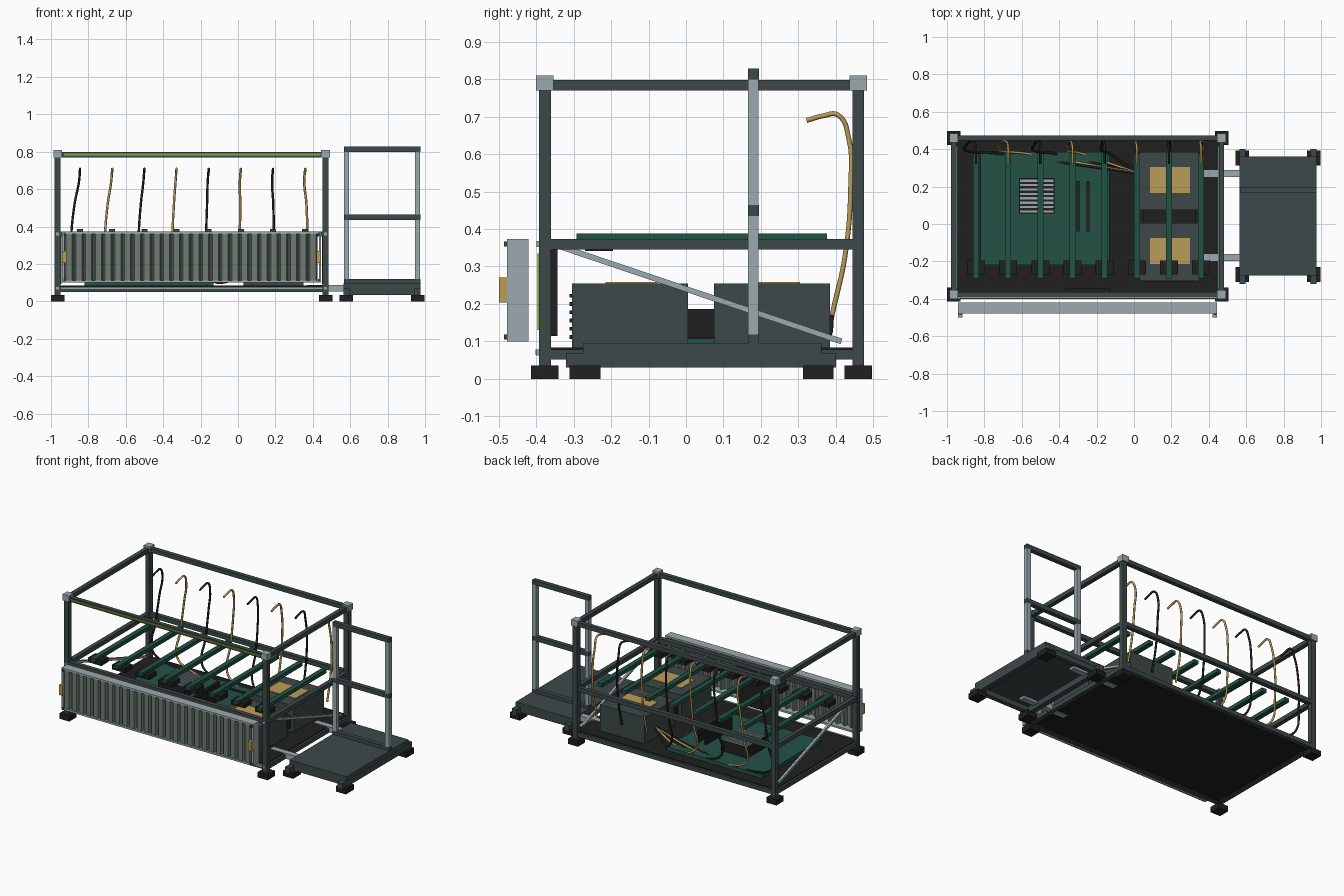
import bpy
import bmesh
from math import pi
from mathutils import Vector

if "Cube" in bpy.data.objects:
    bpy.data.objects.remove(bpy.data.objects["Cube"], do_unlink=True)


def material(name, red, green, blue):
    mat = bpy.data.materials.new(name)
    mat.use_nodes = True
    colour = (red, green, blue, 1)
    mat.diffuse_color = colour
    mat.node_tree.nodes["Principled BSDF"].inputs["Base Color"].default_value = colour
    return mat


FRAME = material("dark slate metal", .048, .066, .066)
STEEL = material("pale steel", .33, .40, .42)
BLACK = material("matte black", .014, .014, .014)
GREEN = material("deep green", .017, .085, .062)
GOLD = material("warm gold", .50, .33, .10)
PANEL = material("grey green panel", .16, .20, .17)
GLOW = material("lime light strip", .27, .42, .05)


def finish(name, bm, mat):
    mesh = bpy.data.meshes.new(name)
    bmesh.ops.recalc_face_normals(bm, faces=bm.faces)
    bm.to_mesh(mesh)
    bm.free()
    mesh.materials.append(mat)
    obj = bpy.data.objects.new(name, mesh)
    bpy.context.collection.objects.link(obj)
    return obj


def box(name, mat, x, y, z):
    """Box from a (low, high) range on each axis."""
    bm = bmesh.new()
    bmesh.ops.create_cube(bm, size=1)
    for vert in bm.verts:
        vert.co = [span[0] if c < 0 else span[1] for c, span in zip(vert.co, (x, y, z))]
    return finish(name, bm, mat)


def around(centre, half):
    return (centre - half, centre + half)


def strut(name, mat, start, end, thick):
    """Square bar between two points."""
    start, end = Vector(start), Vector(end)
    along = end - start
    bm = bmesh.new()
    bmesh.ops.create_cube(bm, size=1)
    bmesh.ops.scale(bm, vec=(thick, thick, along.length), verts=bm.verts)
    obj = finish(name, bm, mat)
    obj.rotation_euler = along.to_track_quat('Z', 'Y').to_euler()
    obj.location = (start + end) / 2
    return obj


def tube(name, mat, points, radius):
    """Smooth hose through the given points."""
    curve = bpy.data.curves.new(name, 'CURVE')
    curve.dimensions = '3D'
    curve.bevel_depth = radius
    curve.bevel_resolution = 2
    curve.resolution_u = 6
    curve.use_fill_caps = True
    spline = curve.splines.new('BEZIER')
    spline.bezier_points.add(len(points) - 1)
    for knot, point in zip(spline.bezier_points, points):
        knot.co = point
        knot.handle_left_type = knot.handle_right_type = 'AUTO'
    curve.materials.append(mat)
    obj = bpy.data.objects.new(name, curve)
    bpy.context.collection.objects.link(obj)
    return obj


# Main cage: feet, posts, corner caps
LEFT, RIGHT, FRONT, BACK = .468, -.964, -.377, .46
BAR = .016
for x, side in ((LEFT, "left"), (RIGHT, "right")):
    for y, end in ((FRONT, "front"), (BACK, "back")):
        tag = end + "_" + side
        box(tag + "_foot", BLACK, around(x, .036), around(y, .037), (0, .035))
        box(tag + "_post", FRAME, around(x, BAR), around(y, BAR), (.035, .79))
        box(tag + "_corner_cap", STEEL, around(x, .023), around(y, .023), (.77, .81))

# Main cage: horizontal rails at three heights
for level, z in (("bottom", .065), ("middle", .36), ("top", .784)):
    height = around(z, .014)
    for y, end in ((FRONT, "front"), (BACK, "back")):
        box(f"{level}_{end}_rail", FRAME, (RIGHT, LEFT), around(y, BAR - .002), height)
    for x, side in ((LEFT, "left"), (RIGHT, "right")):
        box(f"{level}_{side}_rail", FRAME, around(x, BAR - .002), (FRONT, BACK), height)

# Diagonal end braces, floor, light strip and lower front trim
for x, side in ((LEFT - .012, "left"), (RIGHT + .012, "right")):
    strut(side + "_brace", STEEL, (x, -.35, .358), (x, .415, .10), .015)
box("floor", BLACK, (RIGHT, LEFT), (FRONT, BACK), (.058, .084))
box("light_strip", GLOW, (-.93, .44), (-.399, -.39), (.781, .79))
box("lower_trim", STEEL, (-.95, .455), (-.402, -.391), (.064, .078))

# Corrugated front panel: trapezoid profile swept upward
X0, X1, Z0, Z1 = -.94, .445, .10, .373
RIBS = 26
pitch = (X1 - X0 - .03) / RIBS
bm = bmesh.new()
previous = None
for rib in range(RIBS):
    for part, depth in ((0, -.45), (.15, -.472), (.7, -.472), (.85, -.45)):
        x = X0 + .015 + pitch * (rib + part)
        pair = [bm.verts.new((x, depth, z)) for z in (Z0, Z1 - .005)]
        if previous:
            bm.faces.new((previous[0], pair[0], pair[1], previous[1]))
        previous = pair
sheet = finish("corrugated_sheet", bm, PANEL)
solid = sheet.modifiers.new("thickness", 'SOLIDIFY')
solid.thickness = .006
solid.offset = 0
DEPTH = (-.478, -.42)
box("panel_top_edge", STEEL, (X0, X1), DEPTH, (Z1 - .012, Z1))
box("panel_bottom_edge", STEEL, (X0, X1), DEPTH, (Z0, Z0 + .012))
for x, side in ((X1, "left"), (X0, "right")):
    inward = -.012 if x > 0 else .012
    box(side + "_panel_edge", STEEL, sorted((x, x + inward)), DEPTH, (Z0, Z1))
    box(side + "_latch", GOLD, around(x + inward, .012), (-.50, -.478), (.204, .27))
    for z in (.112, .36):
        box(side + "_panel_bolt", FRAME, around(x + inward, .006), (-.486, -.478), around(z, .007))
    for z in (.07, .36):
        box(side + "_post_bolt", STEEL, around(LEFT if x > 0 else RIGHT, .008), (-.399, -.393), around(z, .008))

# Control display behind the panel
box("display_body", BLACK, (-.37, -.13), (-.39, -.343), (.115, .345))
box("display_screen", GLOW, (-.36, -.14), (-.397, -.39), (.13, .335))

# Two equipment boxes with gold lids
for name, y0 in (("front", -.305), ("rear", .075)):
    box(name + "_equipment_box", FRAME, (.03, .35), (y0, y0 + .31), (.084, .255))
    middle = y0 + .16
    box(name + "_gold_lid", GOLD, (.085, .30), around(middle, .07), (.255, .259))
for row in range(6):
    z = .112 + row * .022
    box("front_box_knob", BLACK, (.06, .32), (-.311, -.305), around(z, .005))
box("box_link", BLACK, (.05, .33), (.005, .075), (.11, .186))

# Green base plate with louvred unit and fins
box("base_plate", GREEN, (-.82, -.13), (-.22, .385), (.084, .108))
box("vent_unit", BLACK, (-.615, -.425), (.055, .245), (.108, .176))
for row in range(8):
    y = .067 + row * .0235
    box("vent_louvre", STEEL, (-.61, -.43), around(y, .006), (.176, .184))
for x in (-.30, -.245):
    box("cooling_fin", BLACK, around(x, .008), (-.04, .23), (.108, .186))

# Eight cross beams with black clamps, and a hose hooked above each
OUTLET = Vector((.03, .27, .15))
for index in range(8):
    x = -.845 + index * .172
    box("cross_beam", GREEN, around(x, .016), (-.292, .376), (.364, .388))
    box("beam_clamp", BLACK, around(x, .048), (-.27, -.195), (.342, .372))
    lean = .048 - index * .0085
    low = x - lean
    path = [(low, .39, .17), (low, .425, .33), (low + lean * .4, .44, .52),
            (x - .005, .435, .64), (x, .405, .705), (x, .365, .702), (x, .322, .69)]
    if low < OUTLET.x - .06:
        gap = Vector((low, .40, .13)) - OUTLET
        path = [OUTLET, OUTLET + gap * .4 - Vector((0, 0, .035)),
                OUTLET + gap * .85 - Vector((0, 0, .02))] + path
    tube("hose", GOLD if index % 2 else BLACK, path, .0065)

# Side platform: feet, under beams, deck, connectors
NEAR, FAR = .58, .96
for x, side in ((NEAR, "inner"), (FAR, "outer")):
    box(side + "_platform_beam", FRAME, around(x, .017), (-.32, .40), (.03, .068))
    for y in (-.27, .353):
        box(side + "_platform_foot", BLACK, around(x, .036), around(y, .041), (0, .035))
for y in (-.26, .345):
    box("platform_cross_beam", FRAME, (NEAR, FAR), around(y, .015), (.035, .072))
box("platform_deck", FRAME, (.565, .976), (-.275, .362), (.068, .096))
for y in (-.18, .27):
    box("platform_connector", STEEL, (.37, .70), around(y, .019), (.053, .088))

# Platform guard rail
RAIL_Y = .18
for x, side in ((NEAR, "inner"), (FAR, "outer")):
    box(side + "_guard_post", STEEL, around(x, .014), around(RAIL_Y, .014), (.096, .826))
for z in (.104, .45, .814):
    box("guard_rail", FRAME, (NEAR - .0145, FAR + .0145), around(RAIL_Y, .0145), around(z, .0145))
